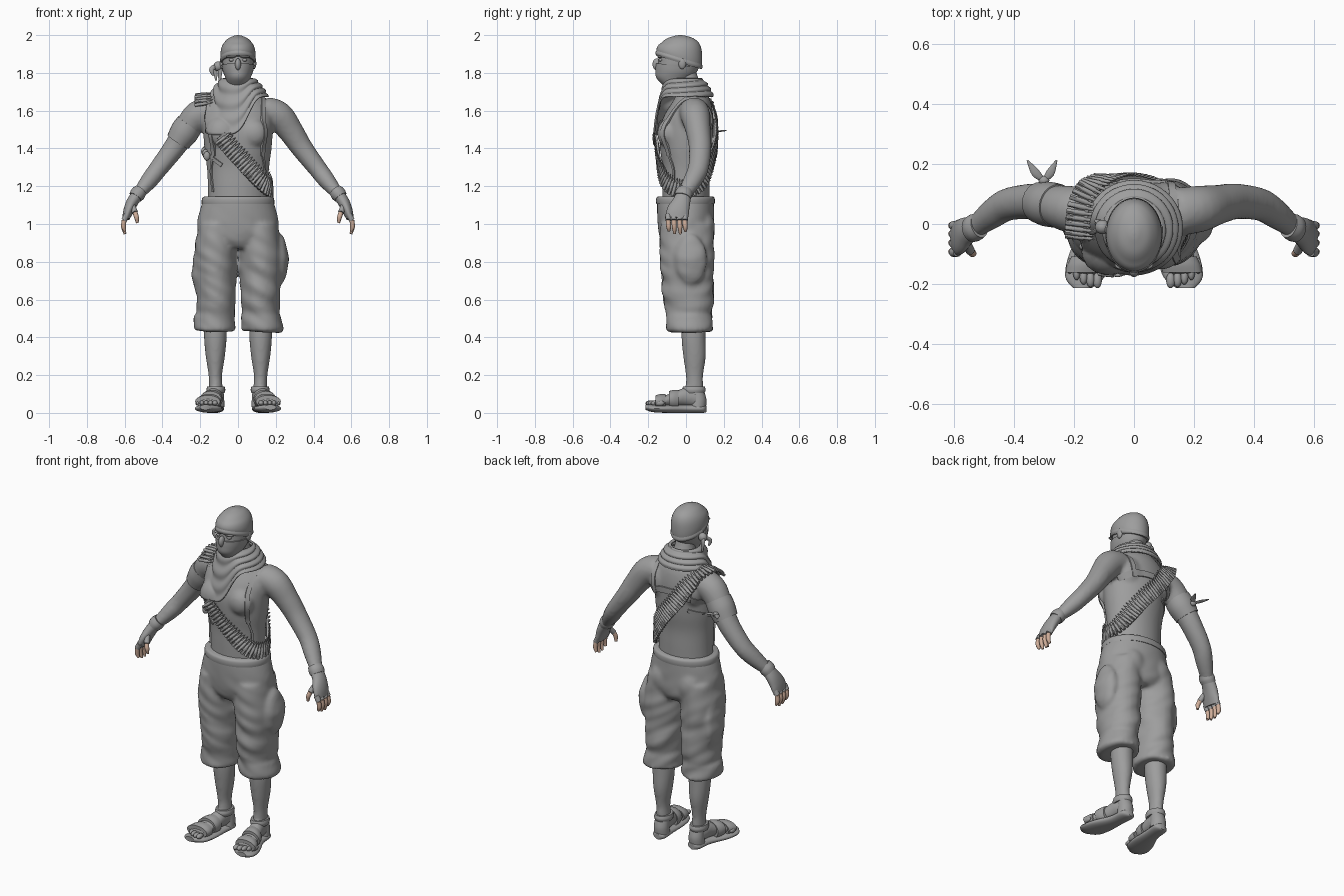
import bpy, bmesh, math, random
from mathutils import Vector, Matrix, noise
from mathutils.bvhtree import BVHTree

old = bpy.data.objects.get("Cube")
if old:
    bpy.data.objects.remove(old)
X, Y, Z = Vector((1, 0, 0)), Vector((0, 1, 0)), Vector((0, 0, 1))
random.seed(4)
made = []


def material(name, color):
    m = bpy.data.materials.new(name)
    m.use_nodes = True
    m.diffuse_color = color
    m.node_tree.nodes["Principled BSDF"].inputs["Base Color"].default_value = color
    return m


GREY = material("plain grey", (.34, .34, .34, 1))
SKIN = material("bare skin", (.62, .42, .32, 1))


def finish(name, bm, mat):
    bmesh.ops.recalc_face_normals(bm, faces=bm.faces)
    mesh = bpy.data.meshes.new(name)
    bm.to_mesh(mesh)
    bm.free()
    mesh.materials.append(mat)
    obj = bpy.data.objects.new(name, mesh)
    bpy.context.scene.collection.objects.link(obj)
    made.append(obj)
    return obj


def spline(rows, steps):
    """Smooth curve through rows of equal length."""
    out = []
    for i in range(len(rows) - 1):
        p = [rows[max(0, min(len(rows) - 1, i + k))] for k in (-1, 0, 1, 2)]
        for s in range(steps):
            t = s / steps
            out.append([b + .5 * t * (c - a + t * (2*a - 5*b + 4*c - d + t * (3*(b - c) + d - a)))
                        for a, b, c, d in zip(*p)])
    return out + [list(rows[-1])]


def shell(name, rings, mat, caps=True):
    bm = bmesh.new()
    loops = [[bm.verts.new(p) for p in ring] for ring in rings]
    n = len(loops[0])
    for a, b in zip(loops, loops[1:]):
        for j in range(n):
            k = (j + 1) % n
            bm.faces.new((a[j], a[k], b[k], b[j]))
    if caps:
        bm.faces.new(loops[0][::-1])
        bm.faces.new(loops[-1])
    return finish(name, bm, mat)


def skin(name, rows, mat=GREY, ref=Y, axis=None, seg=24, steps=5, shape=None):
    """Elliptical rings (x, y, z, half width, half depth) along a path."""
    rows = spline(rows, steps) if steps > 1 else rows
    pts = [Vector(r[:3]) for r in rows]
    rings = []
    for i, r in enumerate(rows):
        t = axis or (pts[min(i + 1, len(pts) - 1)] - pts[max(i - 1, 0)]).normalized()
        side = ref.cross(t).normalized()
        up = t.cross(side)
        turn = [math.tau * j / seg for j in range(seg)]
        ring = [pts[i] + side * r[3] * math.cos(a) + up * r[4] * math.sin(a) for a in turn]
        rings.append([shape(p) for p in ring] if shape else ring)
    return shell(name, rings, mat)


def blob(name, at, size, mat=GREY):
    bm = bmesh.new()
    bmesh.ops.create_uvsphere(bm, u_segments=20, v_segments=12, radius=1,
                              matrix=Matrix.Translation(at) @ Matrix.Diagonal((*size, 1)))
    return finish(name, bm, mat)


def fuse(name, parts, voxel=0):
    """Join parts, optionally blending them into one smooth skin."""
    bm = bmesh.new()
    for p in parts:
        bm.from_mesh(p.data)
        made.remove(p)
        bpy.data.objects.remove(p)
    obj = finish(name, bm, GREY)
    if voxel:
        m = obj.modifiers.new("blend", "REMESH")
        m.mode, m.voxel_size = "VOXEL", voxel
        s = obj.modifiers.new("soften", "SMOOTH")
        s.factor, s.iterations = .5, 6
        bpy.context.view_layer.update()
        dg = bpy.context.evaluated_depsgraph_get()
        obj.data = bpy.data.meshes.new_from_object(obj.evaluated_get(dg))
        obj.modifiers.clear()
        obj.data.materials.clear()
        obj.data.materials.append(GREY)
    return obj


def mirrored(rows, s):
    return [(s * r[0], *r[1:]) for r in rows]


SIDES = (("left", 1), ("right", -1))

# Torso, chest and arms
arm = [(.14, .04, 1.6, .075, .08), (.215, .05, 1.572, .078, .078), (.28, .065, 1.49, .067, .066),
       (.34, .075, 1.4, .058, .06), (.42, .065, 1.295, .05, .055), (.47, .035, 1.23, .046, .05),
       (.535, -.015, 1.15, .03, .036)]
parts = [skin("torso", [(0, 0, 1.08, .16, .125), (0, 0, 1.2, .16, .125), (0, 0, 1.3, .165, .125),
                        (0, 0, 1.4, .178, .138), (0, .002, 1.5, .185, .142), (0, .015, 1.58, .185, .128),
                        (0, .03, 1.65, .15, .1), (0, .03, 1.7, .1, .075), (0, .015, 1.75, .06, .06),
                        (0, -.01, 1.82, .055, .06)], axis=Z, seg=40)]
for side, s in SIDES:
    parts.append(skin("arm", mirrored(arm, s)))
    parts.append(blob("chest", (s * .085, -.095, 1.48), (.075, .058, .075)))
    parts.append(blob("shoulder_blade", (s * .1, .09, 1.55), (.07, .05, .09)))
body = fuse("torso_and_arms", parts, .011)
surface = BVHTree.FromPolygons([v.co for v in body.data.vertices],
                               [p.vertices for p in body.data.polygons])


# Bands that hug the torso
def hug(pts, lift):
    path = []
    for p in spline(pts, 8):
        co, nor, _, _ = surface.find_nearest(Vector(p))
        path.append((co + nor * lift, nor))
    for _ in range(4):
        path = [path[0]] + [((a[0] + 2 * b[0] + c[0]) / 4, (a[1] + 2 * b[1] + c[1]).normalized())
                            for a, b, c in zip(path, path[1:], path[2:])] + [path[-1]]
    return path


def frames(path):
    for i, (p, n) in enumerate(path):
        t = (path[min(i + 1, len(path) - 1)][0] - path[max(i - 1, 0)][0]).normalized()
        yield p, n, n.cross(t).normalized()


def strap(name, pts, width, lift=.0, thick=.008):
    w = width / 2
    return shell(name, [(p - s * w - n * .006, p + s * w - n * .006, p + s * w + n * thick, p - s * w + n * thick)
                        for p, n, s in frames(hug(pts, lift))], GREY)


belt = [(-.09, -.15, 1.47), (-.04, -.15, 1.41), (.05, -.14, 1.31), (.14, -.1, 1.215), (.18, 0, 1.185),
        (.15, .09, 1.235), (.06, .13, 1.37), (-.04, .14, 1.5), (-.12, .13, 1.61), (-.165, .08, 1.67),
        (-.18, .01, 1.68), (-.18, -.04, 1.63)]
strap("bandolier_belt", belt, .05, .012)
bullets, gap, last = [], .0, None
for p, n, s in frames(spline_path := hug(belt, .022)):
    while last and (p - last[0]).length > .02:
        step = min(1, .02 / (p - last[0]).length)
        q, m, d = (a.lerp(b, step) for a, b in zip(last, (p, n, s)))
        last = (q, m, d)
        # casing with a pointed tip, lying across the belt
        rows = [(*(q + d * along), r, r) for along, r in
                ((-.048, .009), (.01, .009), (.016, .006), (.034, .006), (.052, .001))]
        bullets.append(skin("round", rows, ref=m, seg=8, steps=1))
    last = last or (p, n, s)
fuse("bandolier_rounds", bullets)

for side, s in SIDES:
    strap(side + "_shoulder_strap", [(s * .14, -.1, 1.36), (s * .14, -.12, 1.5), (s * .14, -.06, 1.62),
                                     (s * .135, .03, 1.67), (s * .125, .12, 1.6), (s * .11, .14, 1.5)], .025)
    strap(side + "_side_lacing", [(s * .14, -.1, 1.36), (s * .15, -.07, 1.28), (s * .14, -.08, 1.17)], .012)
strap("back_band", [(-.17, .06, 1.5), (-.09, .14, 1.53), (0, .15, 1.54), (.09, .14, 1.53), (.17, .06, 1.5)], .035)
strap("side_band", [(-.09, -.12, 1.31), (-.16, -.06, 1.37), (-.18, .02, 1.4), (-.1, .13, 1.44)], .02)
for i in range(3):
    blob("side_pouch", (-.165 - .006 * i, -.075 + .03 * i, 1.36 + .012 * i), (.018, .014, .024))

# Trousers with rolled cuffs and cargo pockets
leg = [(.125, .022, .43, .105, .118), (.126, .02, .445, .112, .124), (.124, .018, .51, .108, .122),
       (.12, .016, .53, .1, .12), (.118, .014, .6, .103, .134), (.12, .008, .72, .112, .138),
       (.118, .005, .85, .113, .145), (.11, .003, 1, .1, .14)]
parts = [skin("hips", [(0, .005, .87, .18, .11), (0, .005, .92, .21, .142), (0, 0, 1, .216, .15),
                       (0, -.002, 1.07, .203, .151), (0, -.003, 1.14, .18, .15)], axis=Z, seg=40)]
for side, s in SIDES:
    parts.append(skin("leg", mirrored(leg, s), axis=Z, seg=32))
    parts.append(blob("seat", (s * .085, .085, .98), (.08, .068, .1)))
parts.append(blob("left_pocket", (.222, .025, .81), (.045, .085, .14)))
parts.append(blob("right_pocket", (-.212, .025, .76), (.03, .085, .15)))
trousers = fuse("trousers", parts, .011)
for v in trousers.data.vertices:
    c = v.co
    fold = noise.noise((c.x * 7, c.y * 7, c.z * 16 + c.x * 9))
    v.co += v.normal * .011 * fold * min(1, max(.1, (1.1 - c.z) * 3))
skin("waistband", [(0, -.003, 1.105, .192, .154), (0, -.003, 1.12, .193, .156), (0, -.003, 1.138, .189, .154),
                   (0, -.003, 1.146, .178, .145)], axis=Z, seg=40, steps=3)

for side, s in SIDES:
    # Shin and foot
    shin = [(.115, .045, .06, .034, .042), (.117, .045, .13, .036, .046), (.12, .045, .2, .036, .046),
            (.12, .045, .3, .051, .06), (.12, .04, .4, .06, .064), (.12, .04, .5, .058, .062)]
    foot = [(.115, .095, .06, .02, .025), (.118, .06, .075, .038, .045), (.125, 0, .085, .042, .05),
            (.138, -.06, .073, .047, .038), (.152, -.12, .062, .055, .028), (.16, -.165, .055, .05, .018)]
    fuse(side + "_lower_leg", [skin("shin", mirrored(shin, s), axis=Z),
                               skin("foot", mirrored(foot, s), ref=Z, axis=-Y)], .009)
    for i in range(5):
        blob(side + "_toe", (s * (.122 + .023 * i), -.188 + .003 * i * i, .052), (.015 - .001 * i, .026, .014))
    # Sandal
    sole = [(.115, .108, .022, .015, .018), (.117, .085, .022, .042, .022), (.125, 0, .022, .046, .022),
            (.148, -.1, .022, .068, .022), (.163, -.175, .024, .066, .02), (.172, -.214, .03, .03, .014)]
    skin(side + "_sandal_sole", mirrored(sole, s), ref=Z, axis=-Y)
    for name, x, y, z, a, b in (("toe", .155, -.135, .06, .066, .04), ("instep", .14, -.065, .07, .058, .052)):
        band = [(x - .006, y + .026, z, a - .006, b), (x, y, z, a, b), (x + .006, y - .026, z, a, b - .007)]
        skin(side + "_" + name + "_strap", mirrored(band, s), ref=Z, axis=-Y)
    ankle = [(.117, .042, .105, .046, .056), (.117, .042, .122, .05, .062), (.117, .042, .14, .046, .057)]
    skin(side + "_ankle_strap", mirrored(ankle, s), axis=Z)
    heel = [(.116, .062, .03, .044, .044), (.116, .066, .07, .043, .042), (.116, .06, .11, .04, .038)]
    skin(side + "_heel_guard", mirrored(heel, s), axis=Z)

    # Gloved hand with bare fingertips
    palm = [(.53, -.012, 1.16, .032, .038), (.56, -.025, 1.115, .031, .048), (.58, -.042, 1.07, .027, .059),
            (.593, -.048, 1.03, .02, .058)]
    skin(side + "_glove", mirrored(palm, s))
    cuff = [(.515, -.005, 1.178, .036, .042), (.53, -.012, 1.16, .041, .046), (.543, -.018, 1.142, .037, .044)]
    skin(side + "_glove_cuff", mirrored(cuff, s))
    digits = [[(.588, y, 1.05), (.603, y, 1.02), (.606, y + .002, .985), (.598, y + .004, low)]
              for y, low in ((-.094, .962), (-.064, .949), (-.034, .947), (-.006, .96))]
    digits.append([(.56, -.06, 1.1), (.545, -.09, 1.06), (.537, -.098, 1.035), (.533, -.096, 1.005)])
    for path in digits:
        path = [(s * x, y, z) for x, y, z in path]
        skin(side + "_glove_finger", [(*p, .0155, .0155) for p in path[:2]], seg=12)
        tip = [(*p, r, r) for p, r in zip(path[1:], (.0125, .0125, .007))]
        skin(side + "_fingertip", tip, SKIN, seg=12)

# Knotted cloth on the right upper arm
skin("arm_band", [(-.255, .06, 1.53, .073, .073), (-.285, .066, 1.485, .076, .075), (-.318, .072, 1.435, .066, .068)])
blob("arm_band_knot", (-.3, .145, 1.48), (.018, .016, .016))
for x in (-.355, -.258):
    skin("arm_band_tail", [(-.3, .145, 1.48, .006, .006), ((x - .3) / 2, .17, 1.49, .014, .005),
                           (x, .212, 1.495, .003, .003)], ref=Z, seg=10)

# Neck scarf with a draped front, resting on the torso
rings = []
for i in range(31):
    t = i / 30
    ring = []
    for j in range(72):
        a = -math.pi + math.tau * j / 72
        off = abs(a + 2.1)
        drape = math.exp(-(min(off, math.tau - off) / .95) ** 4)
        r = t ** .6 + .08 * math.sin(t * 22 + 2 * math.sin(a)) * (1 - t * .5)
        p = Vector(((.075 + .083 * r) * math.cos(a), -.01 + (.085 + .07 * r) * math.sin(a),
                    1.768 - t * (.095 + .2 * drape)))
        co, nor, _, _ = surface.find_nearest(p)
        if (p - co).dot(nor) < .014:
            p = co + nor * .014
        ring.append(p)
    rings.append(ring)
scarf = shell("neck_scarf", rings, GREY, caps=False)
thick = scarf.modifiers.new("cloth", "SOLIDIFY")
thick.thickness, thick.offset = .009, 0

# Head, face cloth and head wrap
skin("head", [(0, -.06, 1.74, .045, .06), (0, -.065, 1.77, .062, .083), (0, -.055, 1.81, .074, .098),
              (0, -.043, 1.86, .083, .104), (0, -.035, 1.92, .08, .105), (0, -.03, 1.97, .045, .06)], axis=Z)


def tilt(p):
    return p - Z * .3 * (p.y + .03) * min(1, max(0, (1.96 - p.z) / .08))


skin("head_wrap", [(0, -.037, 1.855, .089, .118), (0, -.035, 1.9, .093, .121), (0, -.032, 1.945, .083, .11),
                   (0, -.03, 1.98, .055, .075), (0, -.03, 1.996, .022, .03), (0, -.03, 2, .004, .005)],
     axis=Z, seg=36, shape=tilt)
skin("head_wrap_rim", [(0, -.037, 1.853, .09, .12), (0, -.037, 1.866, .095, .125), (0, -.036, 1.88, .092, .121)],
     axis=Z, seg=36, shape=tilt)
skin("face_cloth", [(0, -.05, 1.72, .05, .065), (0, -.068, 1.76, .063, .088), (0, -.055, 1.8, .079, .107),
                    (0, -.045, 1.838, .087, .116)], axis=Z, seg=36, shape=lambda p: p - Z * .08 * p.y)
blob("nose", (0, -.155, 1.845), (.016, .022, .032))
for side, s in SIDES:
    blob(side + "_eye", (s * .034, -.133, 1.868), (.015, .012, .008))
    blob(side + "_brow", (s * .036, -.138, 1.885), (.028, .014, .007))
    blob(side + "_ear", (s * .085, -.02, 1.85), (.012, .02, .03))
blob("head_wrap_knot", (-.105, -.01, 1.835), (.025, .024, .026))
for dx, dy, drop in ((-.035, -.02, .05), (-.015, .02, .075), (.01, -.01, .09)):
    skin("head_wrap_tail", [(-.105, -.01, 1.84, .01, .008), (-.105 + dx, -.01 + dy, 1.82, .013, .006),
                            (-.105 + dx * .7, -.01 + dy, 1.835 - drop, .005, .004)], seg=10)

# Soft shading with crisp edges
bpy.ops.object.select_all(action="DESELECT")
for obj in made:
    obj.select_set(True)
bpy.context.view_layer.objects.active = made[0]
bpy.ops.object.shade_smooth_by_angle(angle=math.radians(45))
